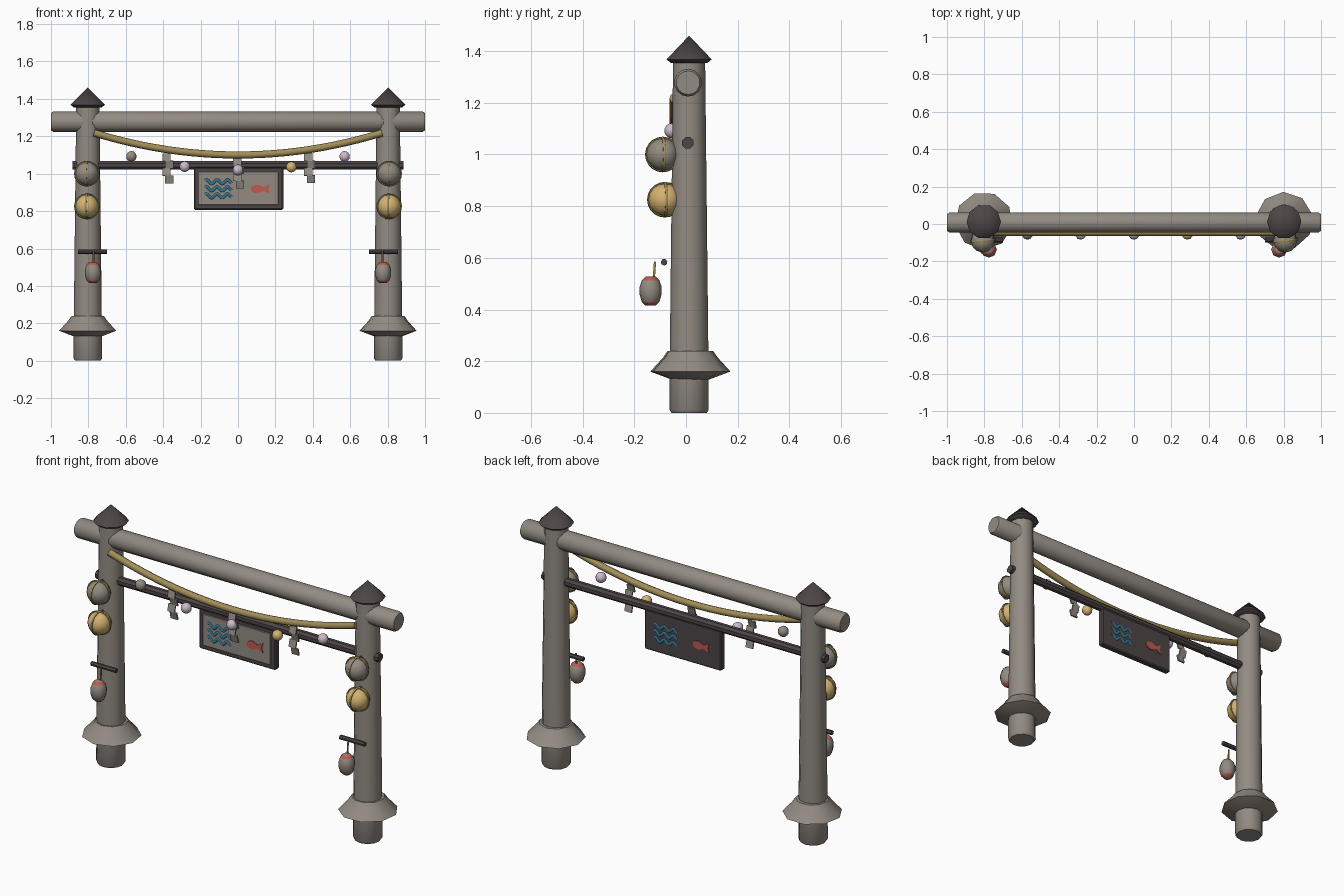
import bpy, bmesh, math
from mathutils import Matrix, Vector

if "Cube" in bpy.data.objects:
    bpy.data.objects.remove(bpy.data.objects["Cube"])


def mat(name, r, g, b):
    m = bpy.data.materials.new(name)
    m.diffuse_color = (r, g, b, 1)
    m.use_nodes = True
    m.node_tree.nodes["Principled BSDF"].inputs["Base Color"].default_value = m.diffuse_color
    return m


WOOD = mat("weathered_grey", 0.29, 0.26, 0.225)
DARK = mat("dark_timber", 0.075, 0.06, 0.062)
ROPE = mat("straw_rope", 0.36, 0.27, 0.10)
AMBER = mat("amber", 0.66, 0.45, 0.17)
LILAC = mat("pale_lilac", 0.60, 0.50, 0.60)
BLUE = mat("wave_blue", 0.03, 0.18, 0.29)
RED = mat("coral_red", 0.52, 0.10, 0.08)


def finish(name, bm, *mats, smooth=40):
    bmesh.ops.recalc_face_normals(bm, faces=bm.faces)
    me = bpy.data.meshes.new(name)
    bm.to_mesh(me)
    bm.free()
    for m in mats:
        me.materials.append(m)
    ob = bpy.data.objects.new(name, me)
    bpy.context.collection.objects.link(ob)
    if smooth:
        bpy.ops.object.select_all(action='DESELECT')
        ob.select_set(True)
        bpy.context.view_layer.objects.active = ob
        bpy.ops.object.shade_smooth_by_angle(angle=math.radians(smooth))
    return ob


def lathe(name, profile, at, n, *mats, axis='Z', turn=0.0, smooth=40, rule=None):
    """Spin (radius, height) pairs around an axis; radius 0 closes to a point."""
    bm = bmesh.new()
    rings = []
    for r, h in profile:
        if r == 0:
            rings.append([bm.verts.new((0, 0, h))])
        else:
            rings.append([bm.verts.new((r * math.cos(turn + i * math.tau / n),
                                        r * math.sin(turn + i * math.tau / n), h)) for i in range(n)])
    for k, (a, b) in enumerate(zip(rings, rings[1:])):
        for i in range(n):
            j = (i + 1) % n
            vs = [a[i % len(a)], a[j % len(a)], b[j % len(b)], b[i % len(b)]]
            f = bm.faces.new(list(dict.fromkeys(vs)))
            if rule:
                f.material_index = rule(k)
    for ring in (rings[0], rings[-1]):
        if len(ring) > 1:
            bm.faces.new(ring)
    if axis == 'X':
        bm.transform(Matrix.Rotation(math.pi / 2, 4, 'Y'))
    bm.transform(Matrix.Translation(at))
    return finish(name, bm, *mats, smooth=smooth)


def ball(name, at, r, m, u=12, v=8):
    bm = bmesh.new()
    bmesh.ops.create_uvsphere(bm, u_segments=u, v_segments=v, radius=r,
                              matrix=Matrix.Translation(at))
    return finish(name, bm, m, smooth=60)


def box(name, at, size, m, bevel=0.0, tilt=0.0):
    bm = bmesh.new()
    bmesh.ops.create_cube(bm, size=1, matrix=Matrix.Diagonal((*size, 1)))
    if bevel:
        bmesh.ops.bevel(bm, geom=bm.edges[:], offset=bevel, segments=1, affect='EDGES')
    bm.transform(Matrix.Translation(at) @ Matrix.Rotation(tilt, 4, 'X'))
    return finish(name, bm, m, smooth=0)


def tube(name, pts, r, m, n=8, closed=False, squash=1.0):
    """Sweep a round section along points; squash flattens it in y."""
    bm = bmesh.new()
    pts = [Vector(p) for p in pts]
    c = len(pts)
    rings = []
    for i, p in enumerate(pts):
        a = pts[(i - 1) % c] if closed or i else p
        b = pts[(i + 1) % c] if closed or i < c - 1 else p
        t = (b - a).normalized()
        ref = Vector((0, 1, 0)) if not closed else (pts[0] - pts[c // 3]).cross(pts[0] - pts[2 * c // 3]).normalized()
        if abs(t.dot(ref)) > 0.95:
            ref = Vector((1, 0, 0))
        s = t.cross(ref).normalized()
        w = s.cross(t)
        rings.append([bm.verts.new(p + s * r * math.cos(k * math.tau / n)
                                   + w * r * squash * math.sin(k * math.tau / n)) for k in range(n)])
    for i in range(c if closed else c - 1):
        a, b = rings[i], rings[(i + 1) % c]
        for k in range(n):
            bm.faces.new((a[k], a[(k + 1) % n], b[(k + 1) % n], b[k]))
    if not closed:
        bm.faces.new(rings[0])
        bm.faces.new(rings[-1])
    return finish(name, bm, m, smooth=60)


Y = 0.012  # depth of the post centres

# Both sides: post, collar, cap, floats, peg and buoy
for s, side in ((-1, "left"), (1, "right")):
    x = 0.803 * s
    lathe(side + "_post", [(0.068, 0), (0.076, 0.012), (0.075, 0.2), (0.062, 1.37)], (x, Y, 0), 12, WOOD)
    lathe(side + "_foot_collar", [(0.075, 0.13), (0.155, 0.16), (0.105, 0.215), (0.088, 0.24)],
          (x, Y + 0.005, 0), 9, WOOD, turn=0.2 * s)
    lathe(side + "_post_cap", [(0.075, 1.355), (0.092, 1.368), (0.0, 1.46)], (x, Y, 0), 10, DARK)
    for z, y, r, m, kind in ((1.0, -0.09, 0.063, WOOD, "grey"), (0.825, -0.082, 0.063, AMBER, "amber")):
        c = Vector((0.808 * s, y, z))
        ball(f"{side}_{kind}_float", c, r, m, 12, 8)
        for q, ang in enumerate((0.12, math.pi / 2 - 0.1)):
            pts = [c + Vector((math.cos(ang) * math.cos(t), math.sin(ang) * math.cos(t), math.sin(t))) * r
                   for t in (i * math.tau / 20 for i in range(20))]
            tube(f"{side}_{kind}_float_net_{q}", pts, 0.006, ROPE, 6, True)
    lathe(side + "_peg", [(0.013, -0.078), (0.013, 0.078)], (0.778 * s, -0.085, 0.583), 7, DARK, axis='X')
    tube(side + "_buoy_cord", [(0.772 * s, -0.12, 0.585), (0.772 * s, -0.125, 0.515)], 0.005, ROPE, 6)
    lathe(side + "_buoy", [(0.02, -0.057), (0.034, -0.043), (0.043, -0.012), (0.043, 0.015),
                           (0.034, 0.041), (0.02, 0.055)],
          (0.776 * s, -0.137, 0.472), 8, WOOD, RED, smooth=60, rule=lambda k: int(k in (0, 4)))

# Top beam and lower rail
lathe("top_beam", [(0.046, -1), (0.054, -0.988), (0.054, 0.988), (0.046, 1)], (0, 0.008, 1.278), 14, WOOD, axis='X')
lathe("lower_rail", [(0.024, -0.885), (0.024, 0.885)], (0, 0.007, 1.045), 8, DARK, axis='X', turn=math.pi / 8)


# Sagging rope
def sag(x):
    return 1.10 + 0.118 * (x / 0.77) ** 2


tube("sagging_rope", [(x, -0.045, sag(x)) for x in (-0.77 + 1.54 * i / 24 for i in range(25))], 0.019, ROPE, 8)

# Beads under the rope
for i, (x, z, m) in enumerate(((-0.57, 1.092, WOOD), (-0.285, 1.038, LILAC), (0, 1.02, LILAC),
                               (0.285, 1.036, AMBER), (0.57, 1.092, LILAC))):
    ball(f"bead_{i}", (x, -0.055, z), 0.029, m, 10, 8)

# Folded paper streamers
for i, x in enumerate((-0.375, 0.003, 0.383)):
    top = sag(x) - 0.022
    for k in range(4):
        box(f"streamer_{i}_fold_{k}", (x + (0.007 if k % 2 else -0.007), -0.046, top - 0.019 - 0.039 * k),
            (0.044, 0.008, 0.042), WOOD, tilt=0.25 if k % 2 else -0.25)

# Hanging sign: dark board with a pale front panel
SX, SY, SZ = 0.003, 0.007, 0.92
box("sign_board", (SX, SY, SZ), (0.478, 0.036, 0.226), DARK, bevel=0.006)
box("sign_panel", (SX, SY - 0.021, SZ + 0.002), (0.425, 0.008, 0.178), WOOD, bevel=0.002)

# Waves and fish on the front, and turned half round on the back
for face, sg, dep in (("front", 1, 0.025), ("back", -1, 0.018)):
    for w in range(3):
        pts = []
        for i in range(25):
            u = i / 24
            pts.append((SX + sg * (-0.178 + 0.14 * u), SY - sg * dep,
                        SZ + 0.037 - 0.038 * w + 0.011 * math.sin(u * 2.5 * math.tau + 0.8)))
        tube(f"{face}_wave_{w}", pts, 0.0075, BLUE, 6, squash=0.6)
    outline = [(-0.047 + 0.035 * (1 - math.cos(t)), 0.023 * math.sin(t))
               for t in (0.55 * math.pi * k / 5 for k in range(6))]
    outline += [(0.018, 0.010), (0.055, 0.026), (0.046, 0)]
    outline += [(a, -b) for a, b in reversed(outline[1:-1])]
    bm = bmesh.new()
    f = bm.faces.new([bm.verts.new((SX + sg * (0.113 + a), SY - sg * (dep - 0.002), SZ - 0.002 + b))
                      for a, b in outline])
    ex = bmesh.ops.extrude_face_region(bm, geom=[f])
    bmesh.ops.translate(bm, vec=(0, -sg * 0.007, 0),
                        verts=[v for v in ex["geom"] if isinstance(v, bmesh.types.BMVert)])
    finish(face + "_fish", bm, RED, smooth=0)
